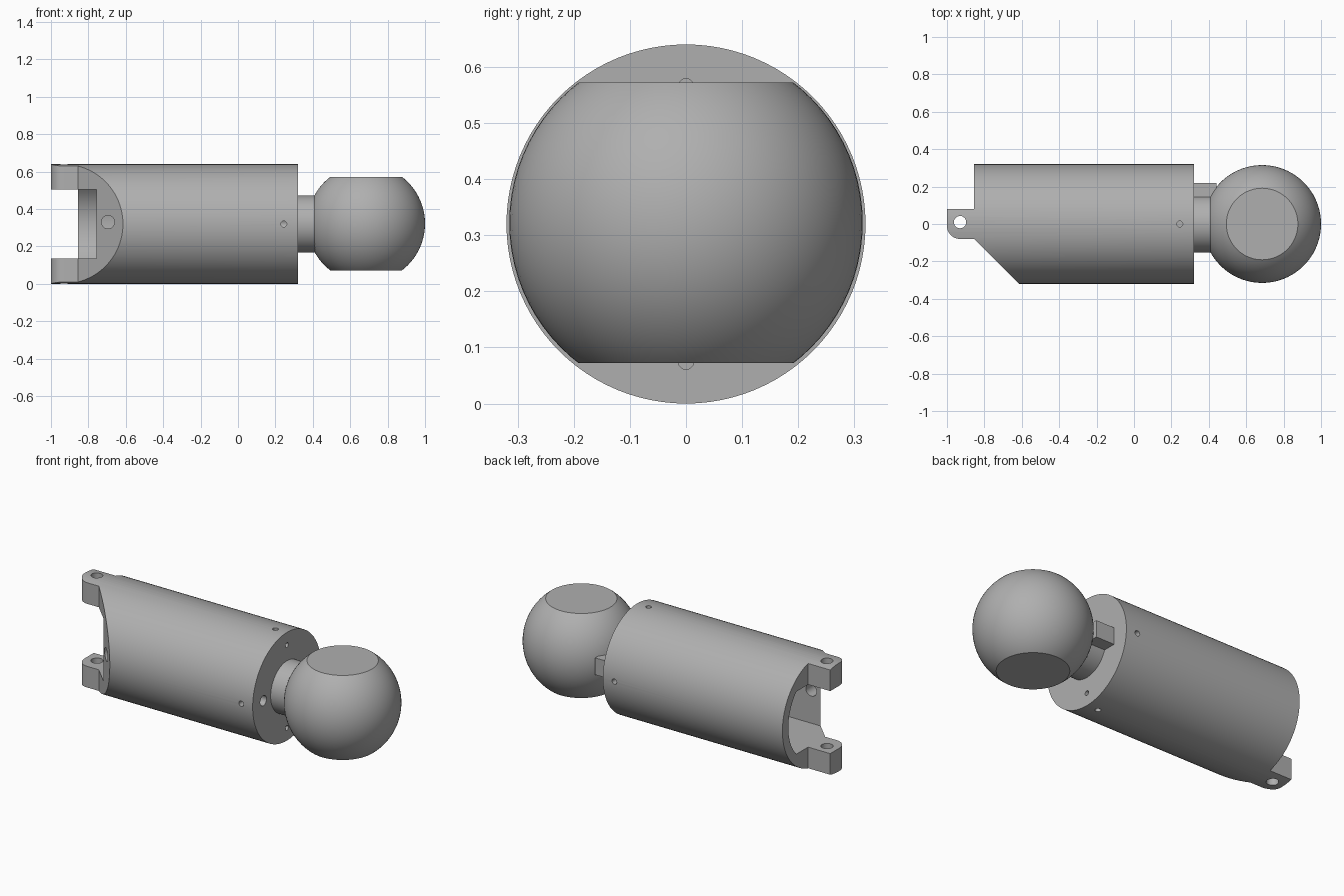
import bpy, bmesh
from math import pi, sin, cos, radians, sqrt
from mathutils import Vector, Matrix

if "Cube" in bpy.data.objects:
    bpy.data.objects.remove(bpy.data.objects["Cube"])

MID = 0.32      # height of the long axis
R = 0.32        # body radius

grey = bpy.data.materials.new("plain_grey")
grey.use_nodes = True
colour = (0.43, 0.43, 0.43, 1)
grey.diffuse_color = colour
grey.node_tree.nodes["Principled BSDF"].inputs["Base Color"].default_value = colour


def finish(name, bm):
    bmesh.ops.recalc_face_normals(bm, faces=bm.faces)
    mesh = bpy.data.meshes.new(name)
    bm.to_mesh(mesh)
    bm.free()
    mesh.materials.append(grey)
    ob = bpy.data.objects.new(name, mesh)
    bpy.context.collection.objects.link(ob)
    return ob


def rod(name, start, end, radius, sides=24):
    """Cylinder between two points."""
    a, b = Vector(start), Vector(end)
    turn = (b - a).to_track_quat('Z', 'Y').to_matrix().to_4x4()
    bm = bmesh.new()
    bmesh.ops.create_cone(bm, cap_ends=True, segments=sides, radius1=radius,
                          radius2=radius, depth=(b - a).length,
                          matrix=Matrix.Translation((a + b) / 2) @ turn)
    return finish(name, bm)


def prism(name, points, direction):
    """Outline extruded along a direction."""
    bm = bmesh.new()
    face = bm.faces.new([bm.verts.new(p) for p in points])
    out = bmesh.ops.extrude_face_region(bm, geom=[face], use_keep_orig=True)
    moved = [g for g in out["geom"] if isinstance(g, bmesh.types.BMVert)]
    bmesh.ops.translate(bm, verts=moved, vec=direction)
    return finish(name, bm)


def cut(target, tool, operation='DIFFERENCE'):
    mod = target.modifiers.new("cut", 'BOOLEAN')
    mod.operation, mod.object, mod.solver = operation, tool, 'EXACT'
    bpy.context.view_layer.objects.active = target
    bpy.ops.object.modifier_apply(modifier=mod.name)
    bpy.data.objects.remove(tool)


def smooth(ob):
    bpy.ops.object.select_all(action='DESELECT')
    ob.select_set(True)
    bpy.context.view_layer.objects.active = ob
    bpy.ops.object.shade_smooth_by_angle(angle=radians(25))


# Body: cylinder trimmed to leave two hinge lugs and a slanted end
body = rod("body", (-1, 0, MID), (0.32, 0, MID), R, 96)
corner = [(-0.93 - 0.07 * sin(t), -0.01 - 0.07 * cos(t))
          for t in (pi / 2 * (1 - i / 10) for i in range(11))]
outline = [(0.4, 0.4), (-0.855, 0.4), (-0.855, 0.08), (-1.0, 0.08), *corner,
           (-0.855, -0.08), (-0.535, -0.4), (0.4, -0.4)]
cut(body, prism("trim", [(x, y, -0.2) for x, y in outline], (0, 0, 1)), 'INTERSECT')

# Pocket in the hinge end: flat top, bottom and front, rounded back
half, bore = 0.185, 0.265
edge = sqrt(bore ** 2 - half ** 2)
arc = [(sqrt(bore ** 2 - z * z), z) for z in (half * i / 10 for i in range(-9, 10))]
section = [(-0.178, -half), (edge, -half), *arc, (edge, half), (-0.178, half)]
cut(body, prism("pocket", [(-1.1, y, MID + z) for y, z in section], (1.1, 0, 0)))

# Hinge pin hole and hole in the slanted face
cut(body, rod("pin_hole", (-0.93, 0.01, -0.1), (-0.93, 0.01, 0.8), 0.033))
cut(body, rod("slant_hole", (-0.695, -0.4, 0.33), (-0.695, -0.1, 0.33), 0.035))

# Small radial screw holes around the ball end
for dy, dz in ((0, 1), (0, -1), (1, 0), (-1, 0)):
    cut(body, rod("screw_hole", (0.245, dy * 0.4, MID + dz * 0.4),
                  (0.245, dy * 0.2, MID + dz * 0.2), 0.016, 16))

# Holes in the end face
for y, z, r in ((0, 0.245, 0.014), (0, -0.245, 0.014), (-0.22, 0, 0.03)):
    cut(body, rod("end_hole", (0.4, y, MID + z), (0.2, y, MID + z), r, 20))
smooth(body)

# Neck and side stop tab
smooth(rod("neck", (0.3, 0, MID), (0.5, 0, MID), 0.152, 64))
tab = [(0.31, y, MID + z) for y, z in ((0.1, -0.05), (0.22, -0.05), (0.22, 0.05), (0.1, 0.05))]
prism("stop_tab", tab, (0.13, 0, 0))

# Ball with flat top and bottom
bm = bmesh.new()
bmesh.ops.create_uvsphere(bm, u_segments=72, v_segments=40, radius=0.315)
for side in (1, -1):
    res = bmesh.ops.bisect_plane(bm, geom=bm.verts[:] + bm.edges[:] + bm.faces[:],
                                 plane_co=(0, 0, side * 0.25), plane_no=(0, 0, side),
                                 clear_outer=True)
    rim = [g for g in res["geom_cut"] if isinstance(g, bmesh.types.BMEdge)]
    bmesh.ops.contextual_create(bm, geom=rim)
bmesh.ops.translate(bm, verts=bm.verts, vec=(0.685, 0, MID + 0.002))
smooth(finish("ball", bm))
